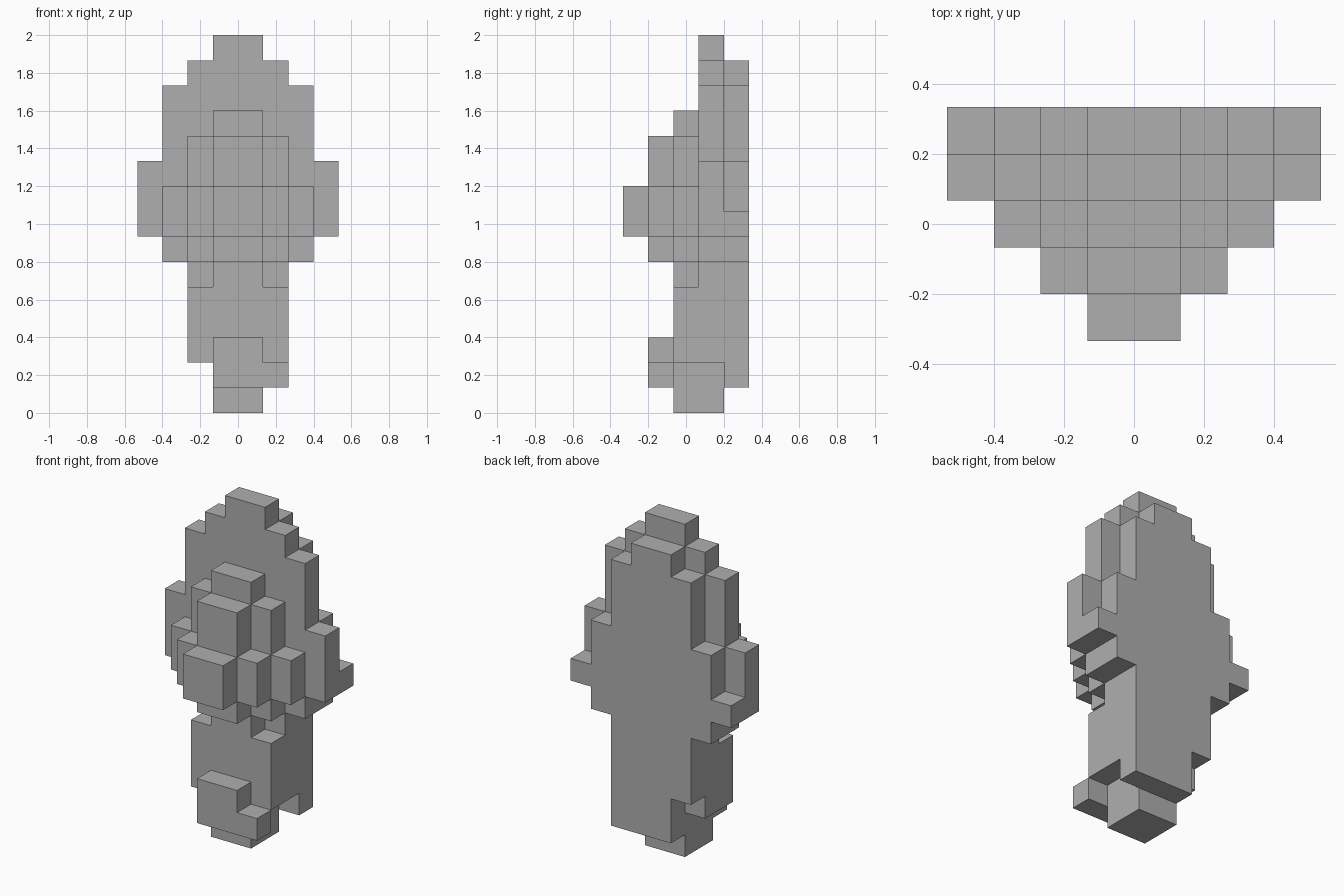
import bpy, bmesh, math
from mathutils import Vector

cube = bpy.data.objects.get("Cube")
if cube:
    bpy.data.objects.remove(cube, do_unlink=True)

U = 2 / 15          # edge length of one block
DEPTH = 5           # blocks from front to back

grey = bpy.data.materials.new("stone_grey")
grey.use_nodes = True
COLOUR = (0.43, 0.43, 0.43, 1)
grey.diffuse_color = COLOUR
bsdf = next(n for n in grey.node_tree.nodes if n.type == 'BSDF_PRINCIPLED')
bsdf.inputs["Base Color"].default_value = COLOUR
bsdf.inputs["Roughness"].default_value = 0.9


def box(x0, x1, y0, y1, z0, z1):
    """Set of block cells; y counts from the front."""
    return {(x, y, z) for x in range(x0, x1)
            for y in range(y0, y1) for z in range(z0, z1)}


def tiers(y, *rows):
    """Symmetric stepped layer at depth y, rows of (half width, bottom, top)."""
    cells = set()
    for half, z0, z1 in rows:
        cells |= box(-half, half, y, y + 1, z0, z1)
    return cells


parts = {
    # tall stepped plate at the back
    "back_shell": tiers(4, (3, 6, 7), (4, 7, 8), (3, 8, 10), (2, 10, 13), (1, 13, 14))
    | tiers(3, (3, 6, 7), (4, 7, 10), (3, 10, 13), (2, 13, 14), (1, 14, 15)),
    # stepped mound on the front
    "front_bulge": tiers(2, (2, 6, 7), (3, 7, 9), (2, 9, 11), (1, 11, 12))
    | tiers(1, (1, 6, 7), (2, 7, 9), (1, 9, 11))
    | tiers(0, (1, 7, 9)),
    # column below the head
    "stem": tiers(2, (1, 5, 6), (2, 2, 5))
    | tiers(3, (2, 2, 6)) | tiers(4, (2, 3, 6)),
    "back_skirt": box(-1, 2, 4, 5, 1, 3),
    "front_step": box(-1, 1, 1, 2, 1, 3) | box(1, 2, 1, 2, 1, 2),
    "foot": box(-1, 1, 2, 4, 0, 2),
}
solid = set().union(*parts.values())


def build(name, cells):
    """Mesh the exposed faces of a part and merge the flat areas."""
    bm = bmesh.new()
    for cell in cells:
        low = Vector(cell)
        for axis in range(3):
            for side in (0, 1):
                step = [0, 0, 0]
                step[axis] = 2 * side - 1
                if tuple(c + s for c, s in zip(cell, step)) in solid:
                    continue
                a, b = Vector((0, 0, 0)), Vector((0, 0, 0))
                a[(axis + 1) % 3] = b[(axis + 2) % 3] = 1
                start = low.copy()
                start[axis] += side
                ring = [start, start + a, start + a + b, start + b]
                if not side:
                    ring.reverse()
                bm.faces.new([bm.verts.new((p.x * U, (p.y - DEPTH / 2) * U, p.z * U))
                              for p in ring])
    bmesh.ops.remove_doubles(bm, verts=bm.verts, dist=U / 100)
    bmesh.ops.dissolve_limit(bm, angle_limit=math.radians(1),
                             verts=bm.verts, edges=bm.edges)
    mesh = bpy.data.meshes.new(name)
    bm.to_mesh(mesh)
    bm.free()
    mesh.materials.append(grey)
    bpy.context.collection.objects.link(bpy.data.objects.new(name, mesh))


for part_name, part_cells in parts.items():
    build(part_name, part_cells)
